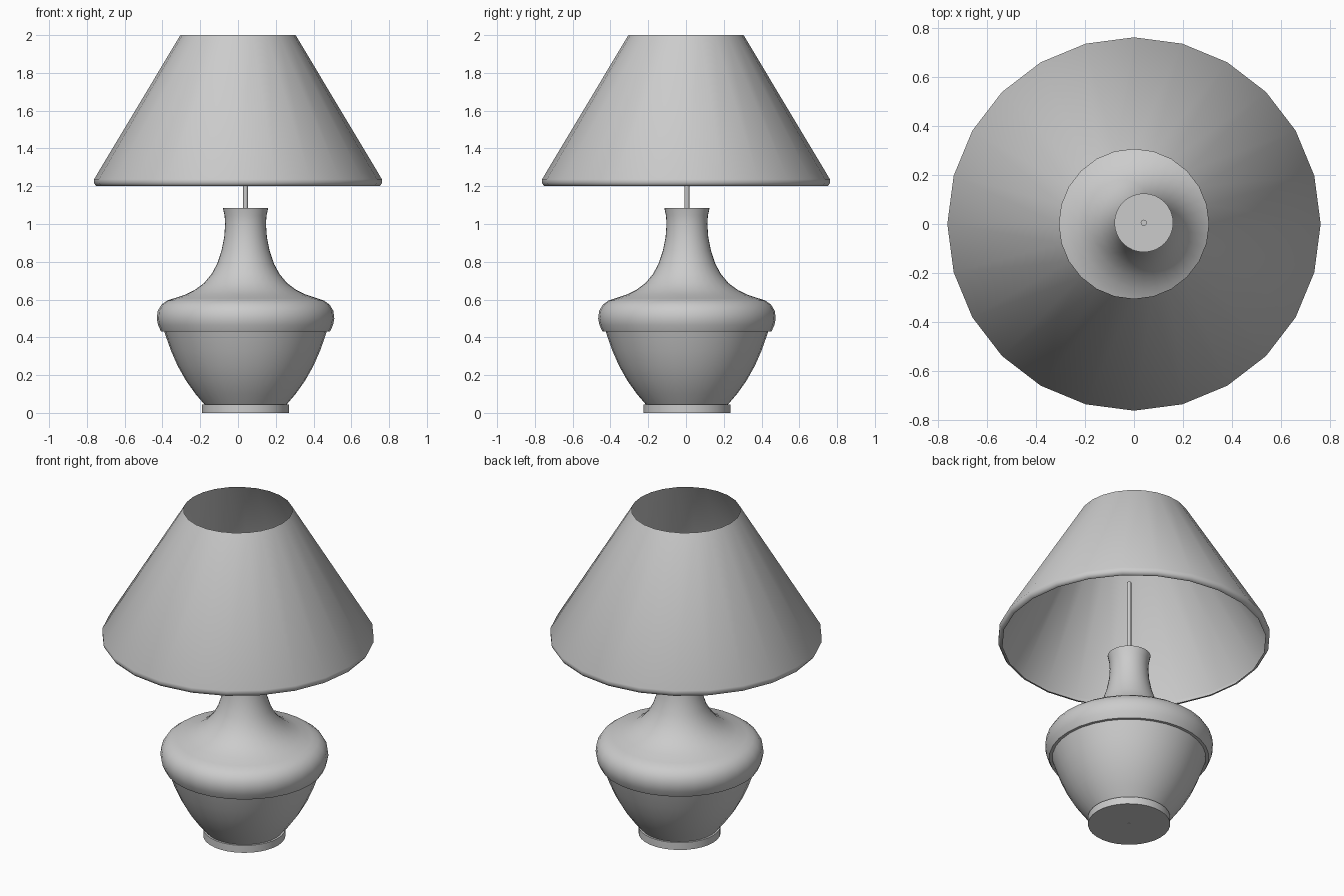
import bpy, bmesh, math

if "Cube" in bpy.data.objects:
    bpy.data.objects.remove(bpy.data.objects["Cube"])


def lathe(name, profile, sides, centre=(0, 0), closed=True, angle=40):
    """Revolve (radius, z) points, listed bottom to top, around a vertical axis."""
    bm = bmesh.new()
    rings = []
    for r, z in profile:
        rings.append([bm.verts.new((r * math.cos(2 * math.pi * i / sides),
                                    r * math.sin(2 * math.pi * i / sides), z))
                      for i in range(sides)])
    for a, b in zip(rings, rings[1:]):
        for i in range(sides):
            j = (i + 1) % sides
            bm.faces.new((a[i], a[j], b[j], b[i]))
    if closed:
        bm.faces.new(rings[0][::-1])
        bm.faces.new(rings[-1])
    mesh = bpy.data.meshes.new(name)
    bm.to_mesh(mesh)
    bm.free()
    obj = bpy.data.objects.new(name, mesh)
    obj.location = (centre[0], centre[1], 0)
    bpy.context.collection.objects.link(obj)
    bpy.ops.object.select_all(action='DESELECT')
    obj.select_set(True)
    bpy.context.view_layer.objects.active = obj
    bpy.ops.object.shade_smooth_by_angle(angle=math.radians(angle))
    return obj


# The body sits slightly off the shade's axis
BODY = (0.04, 0.005)

# Urn-shaped body: foot, bowl, rounded shoulder, flared neck
lathe("lamp_body", [
    (0.23, 0.0), (0.23, 0.045), (0.218, 0.045),
    (0.265, 0.10), (0.315, 0.17), (0.36, 0.25), (0.395, 0.33), (0.42, 0.40), (0.43, 0.43),
    (0.447, 0.43), (0.463, 0.465), (0.47, 0.50), (0.465, 0.54), (0.445, 0.573),
    (0.415, 0.595), (0.38, 0.606),
    (0.32, 0.626), (0.27, 0.65), (0.22, 0.687), (0.18, 0.735), (0.15, 0.79),
    (0.127, 0.86), (0.113, 0.93), (0.108, 1.0), (0.111, 1.045), (0.12, 1.085),
], 32, BODY)

# Thin rod through the body, ending inside the shade
lathe("centre_rod", [(0.0125, -0.0005), (0.0125, 1.56)], 12, BODY)

# Open single-walled shade with a rounded lower rim
lathe("lamp_shade", [
    (0.738, 1.2), (0.752, 1.202), (0.762, 1.217), (0.762, 1.237), (0.305, 2.0),
], 24, closed=False, angle=60)
